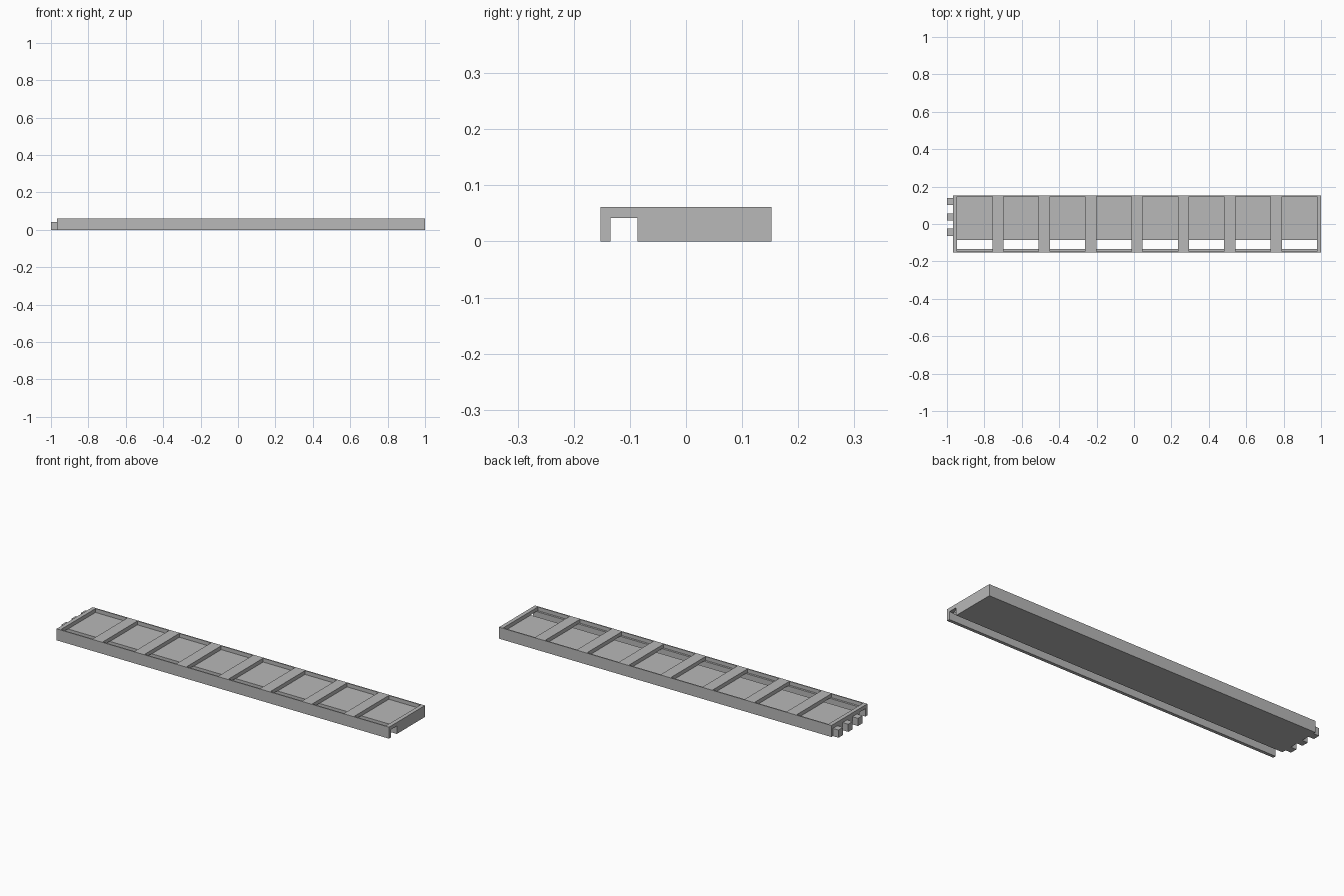
import bpy
import bmesh
from mathutils import Matrix, Vector

if "Cube" in bpy.data.objects:
    bpy.data.objects.remove(bpy.data.objects["Cube"], do_unlink=True)

LEFT, RIGHT = -0.967, 1.0      # ends of the main tray
HALF_W, TOP = 0.152, 0.0615
SLOT_Y0, SLOT_Y1, SLOT_TOP = -0.135, -0.086, 0.042
POCKET_FLOOR = 0.041
POCKETS, PITCH, POCKET_W, POCKET_HALF = 8, 0.248, 0.188, 0.146

grey = bpy.data.materials.new("plain grey")
grey.use_nodes = True
colour = (0.48, 0.48, 0.48, 1)
grey.diffuse_color = colour
grey.node_tree.nodes["Principled BSDF"].inputs["Base Color"].default_value = colour


def make_object(name, bm):
    bmesh.ops.recalc_face_normals(bm, faces=bm.faces)
    mesh = bpy.data.meshes.new(name)
    bm.to_mesh(mesh)
    bm.free()
    mesh.materials.append(grey)
    obj = bpy.data.objects.new(name, mesh)
    bpy.context.collection.objects.link(obj)
    return obj


def add_box(bm, low, high):
    low, high = Vector(low), Vector(high)
    matrix = Matrix.Translation((low + high) / 2) @ Matrix.Diagonal((*(high - low), 1))
    return bmesh.ops.create_cube(bm, size=1, matrix=matrix)["verts"]


# Tray: cross-section with the long underside slot, extruded lengthwise
profile = [(-HALF_W, 0), (SLOT_Y0, 0), (SLOT_Y0, SLOT_TOP), (SLOT_Y1, SLOT_TOP),
           (SLOT_Y1, 0), (HALF_W, 0), (HALF_W, TOP), (-HALF_W, TOP)]
bm = bmesh.new()
face = bm.faces.new([bm.verts.new((LEFT, y, z)) for y, z in profile])
extruded = bmesh.ops.extrude_face_region(bm, geom=[face])["geom"]
bmesh.ops.translate(bm, vec=(RIGHT - LEFT, 0, 0),
                    verts=[v for v in extruded if isinstance(v, bmesh.types.BMVert)])
# extruding keeps or drops the start cap depending on topology: close it if open
open_edges = [e for e in bm.edges if e.is_boundary]
if open_edges:
    bmesh.ops.holes_fill(bm, edges=open_edges)
tray = make_object("tray", bm)

# Row of pockets cut from the top, breaking through into the slot
bm = bmesh.new()
middle = (LEFT + RIGHT) / 2
for i in range(POCKETS):
    x = middle + (i - (POCKETS - 1) / 2) * PITCH
    add_box(bm, (x - POCKET_W / 2, -POCKET_HALF, POCKET_FLOOR),
            (x + POCKET_W / 2, POCKET_HALF, TOP + 0.05))
cutter = make_object("pocket_cutter", bm)
cutter.hide_render = True

cut = tray.modifiers.new("pockets", "BOOLEAN")
cut.operation = "DIFFERENCE"
cut.solver = "EXACT"
cut.object = cutter
bpy.context.view_layer.objects.active = tray
bpy.ops.object.modifier_apply(modifier=cut.name)
bpy.data.objects.remove(cutter, do_unlink=True)

# Three square tenons on the end, open where they meet the tray
for name, y in (("front", -0.044), ("middle", 0.038), ("back", 0.12)):
    bm = bmesh.new()
    add_box(bm, (-1, y - 0.019, 0), (LEFT, y + 0.019, 0.041))
    hidden = [f for f in bm.faces if f.calc_center_median().x > LEFT - 0.001]
    bmesh.ops.delete(bm, geom=hidden, context="FACES_ONLY")
    make_object(name + "_tenon", bm)
